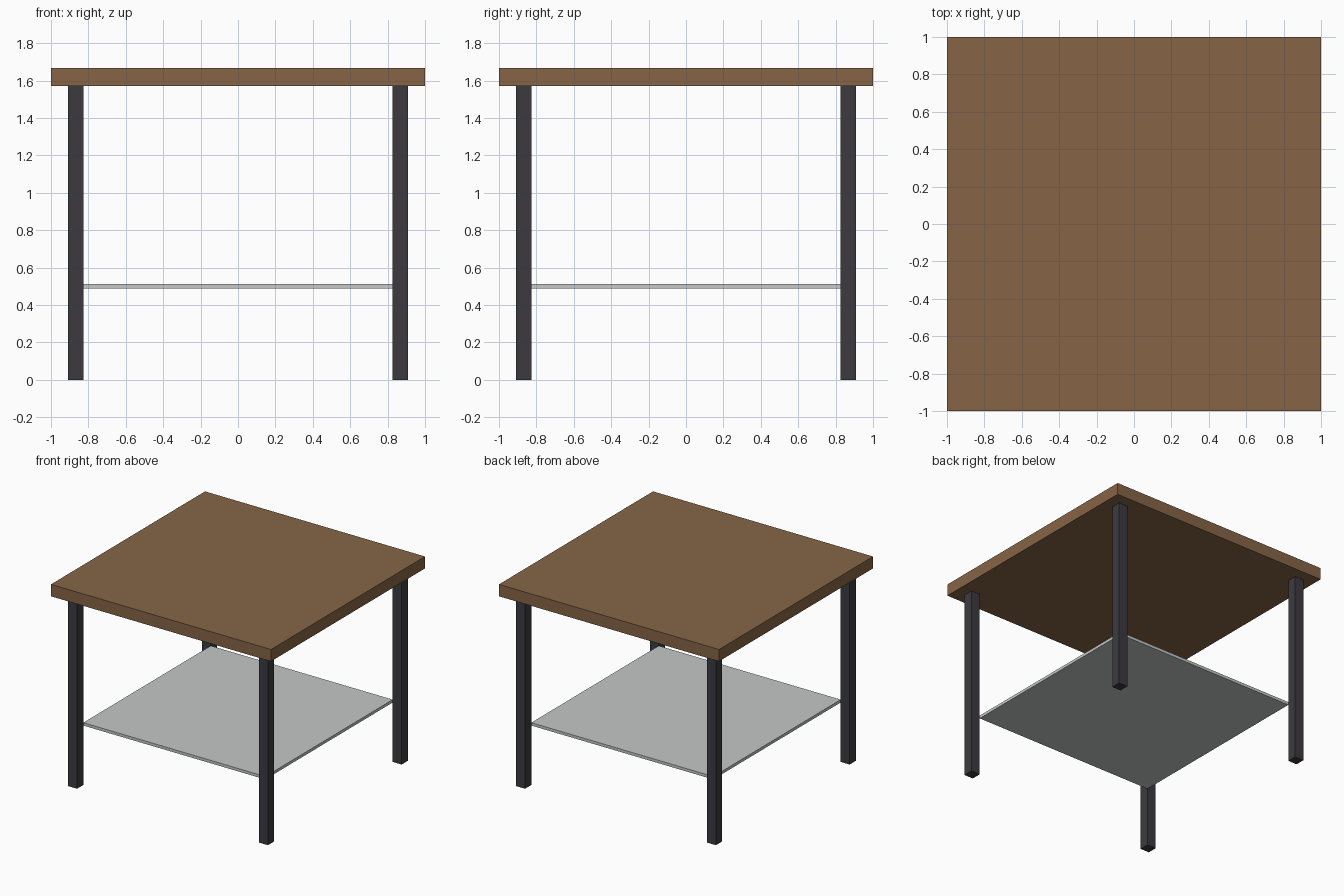
import bpy

if "Cube" in bpy.data.objects:
    bpy.data.objects.remove(bpy.data.objects["Cube"])


def material(name, rgb):
    m = bpy.data.materials.new(name)
    m.diffuse_color = (*rgb, 1.0)
    m.use_nodes = True
    m.node_tree.nodes["Principled BSDF"].inputs["Base Color"].default_value = m.diffuse_color
    return m


def box(name, lo, hi, mat):
    """Axis-aligned box between two corners."""
    centre = [(a + b) / 2 for a, b in zip(lo, hi)]
    bpy.ops.mesh.primitive_cube_add(size=1, location=centre)
    ob = bpy.context.object
    ob.name = name
    ob.scale = [b - a for a, b in zip(lo, hi)]
    bpy.ops.object.transform_apply(location=False, rotation=False, scale=True)
    ob.data.materials.append(mat)
    return ob


wood = material("brown wood", (0.238, 0.130, 0.061))
metal = material("dark metal", (0.045, 0.042, 0.051))
glass = material("pale grey glass", (0.552, 0.578, 0.565))

TOP, UNDER = 1.668, 1.57
INNER, OUTER = 0.827, 0.908

# Table top
box("table_top", (-1, -1, UNDER), (1, 1, TOP), wood)

# Four square legs
for sx, side in ((-1, "left"), (1, "right")):
    for sy, end in ((-1, "front"), (1, "back")):
        xs = sorted((sx * INNER, sx * OUTER))
        ys = sorted((sy * INNER, sy * OUTER))
        box(f"{end}_{side}_leg", (xs[0], ys[0], 0), (xs[1], ys[1], UNDER), metal)

# Lower shelf, meeting the legs at their inner corners
box("lower_shelf", (-INNER, -INNER, 0.488), (INNER, INNER, 0.512), glass)
